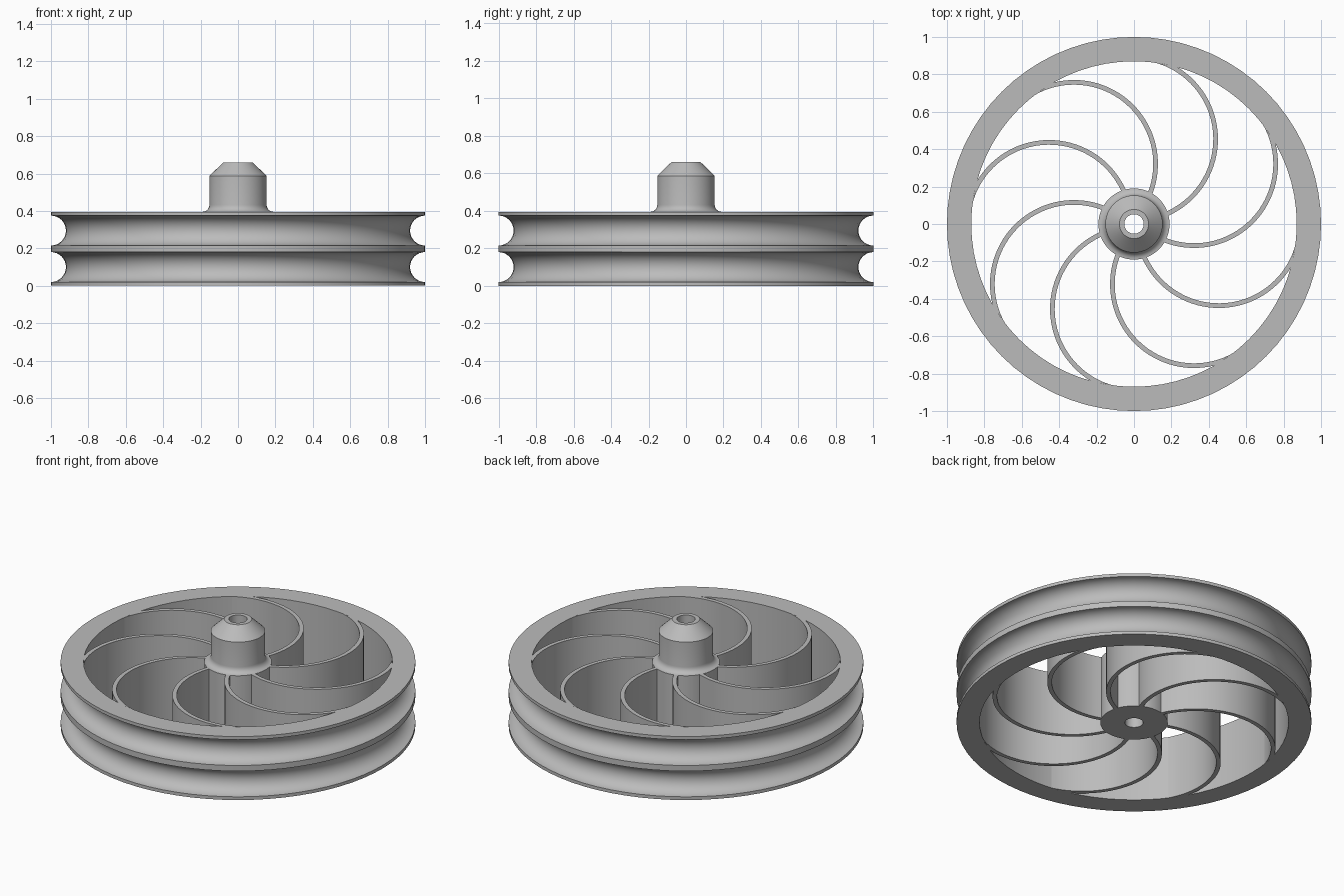
import bpy
import bmesh
from math import sin, cos, asin, pi, radians

HEIGHT = 0.395
RIM_IN, HUB_R, BORE = 0.87, 0.19, 0.052
SEGMENTS = 72

if "Cube" in bpy.data.objects:
    bpy.data.objects.remove(bpy.data.objects["Cube"])

grey = bpy.data.materials.new("plain grey")
grey.use_nodes = True
COLOUR = (0.5, 0.5, 0.5, 1)
grey.diffuse_color = COLOUR
grey.node_tree.nodes["Principled BSDF"].inputs["Base Color"].default_value = COLOUR


def finish(name, bm):
    bmesh.ops.recalc_face_normals(bm, faces=bm.faces)
    mesh = bpy.data.meshes.new(name)
    bm.to_mesh(mesh)
    bm.free()
    mesh.materials.append(grey)
    obj = bpy.data.objects.new(name, mesh)
    bpy.context.collection.objects.link(obj)
    bpy.ops.object.select_all(action="DESELECT")
    obj.select_set(True)
    bpy.context.view_layer.objects.active = obj
    bpy.ops.object.shade_smooth_by_angle(angle=radians(30))
    return obj


def lathe(name, profile):
    """Spin a closed (radius, z) outline around the z axis."""
    bm = bmesh.new()
    rings = [[bm.verts.new((r * cos(a), r * sin(a), z)) for r, z in profile]
             for a in (2 * pi * i / SEGMENTS for i in range(SEGMENTS))]
    for i, ring in enumerate(rings):
        after = rings[(i + 1) % SEGMENTS]
        for j in range(len(profile)):
            k = (j + 1) % len(profile)
            bm.faces.new((ring[j], after[j], after[k], ring[k]))
    return finish(name, bm)


def arc(r, z, radius, start, end, steps):
    return [(r + radius * cos(a), z + radius * sin(a))
            for a in (radians(start + (end - start) * i / steps) for i in range(steps + 1))]


# Rim with two half-round grooves
rim = [(RIM_IN, 0), (1, 0)]
for groove_z in (0.1, HEIGHT - 0.1):
    rim += arc(1, groove_z, 0.08, 270, 90, 16)
rim += [(1, HEIGHT), (RIM_IN, HEIGHT)]
lathe("grooved_rim", rim)

# Hub with a filleted foot, chamfered nose and through bore
hub = [(BORE, 0), (HUB_R, 0), (HUB_R, HEIGHT)]
hub += arc(HUB_R, HEIGHT + 0.037, 0.037, 270, 180, 6)[1:]
hub += [(0.153, 0.587), (0.078, 0.66), (BORE, 0.66)]
lathe("hub", hub)

# Curved spokes: circular strips trimmed to the hub and the rim
CENTRE_Y = 0.454
STEPS = 32


def trim_angle(radius, limit):
    """Angle at which a spoke circle reaches a distance from the axis."""
    return asin((limit ** 2 - CENTRE_Y ** 2 - radius ** 2) / (2 * CENTRE_Y * radius))


def spoke(index):
    bm = bmesh.new()
    turn = index * pi / 4
    sides = []
    for radius in (0.449, 0.424):
        start, end = trim_angle(radius, HUB_R - 0.001), trim_angle(radius, RIM_IN + 0.001)
        side = []
        for i in range(STEPS + 1):
            a = start + (end - start) * i / STEPS
            x, y = radius * cos(a), CENTRE_Y + radius * sin(a)
            side.append([bm.verts.new((x * cos(turn) - y * sin(turn),
                                       x * sin(turn) + y * cos(turn), z))
                         for z in (0, HEIGHT)])
        sides.append(side)
    outer, inner = sides
    for i in range(STEPS):
        a, b, c, d = outer[i], outer[i + 1], inner[i + 1], inner[i]
        for p, q in ((a, b), (c, d)):
            bm.faces.new((p[0], q[0], q[1], p[1]))
        for level in (0, 1):
            bm.faces.new((a[level], b[level], c[level], d[level]))
    for i in (0, STEPS):
        p, q = outer[i], inner[i]
        bm.faces.new((p[0], q[0], q[1], p[1]))
    finish(f"spoke_{index + 1}", bm)


for n in range(8):
    spoke(n)
